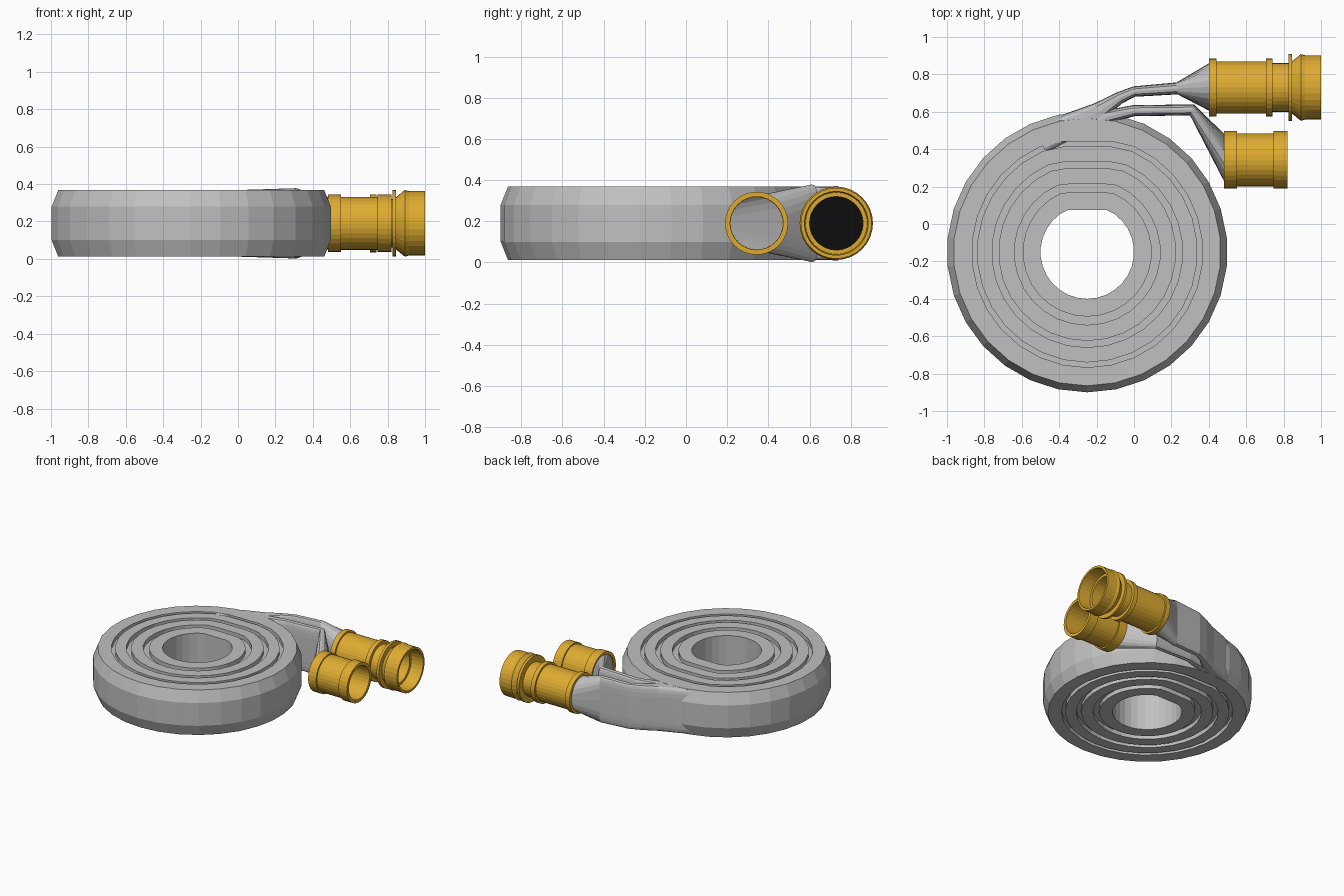
import bpy, bmesh
from math import sin, cos, pi, radians, copysign

cube = bpy.data.objects.get("Cube")
if cube:
    bpy.data.objects.remove(cube)


def material(name, rgb):
    m = bpy.data.materials.new(name)
    m.use_nodes = True
    m.diffuse_color = (*rgb, 1)
    m.node_tree.nodes["Principled BSDF"].inputs["Base Color"].default_value = (*rgb, 1)
    return m


GREY = material("hose grey", (0.53, 0.53, 0.53))
GOLD = material("brass yellow", (0.73, 0.41, 0.03))
BLACK = material("bore black", (0.004, 0.004, 0.004))
MID = 0.19


def skin(name, rings, mat, loop):
    """Join closed rings of points with quads; loop also joins last to first."""
    bm = bmesh.new()
    rows = [[bm.verts.new(p) for p in ring] for ring in rings]
    count = len(rows[0])
    for i in range(len(rows) if loop else len(rows) - 1):
        a, b = rows[i], rows[(i + 1) % len(rows)]
        for j in range(count):
            k = (j + 1) % count
            bm.faces.new((a[j], a[k], b[k], b[j]))
    bmesh.ops.recalc_face_normals(bm, faces=bm.faces)
    mesh = bpy.data.meshes.new(name)
    bm.to_mesh(mesh)
    bm.free()
    mesh.materials.append(mat)
    obj = bpy.data.objects.new(name, mesh)
    bpy.context.collection.objects.link(obj)
    return obj


def turned(name, y, profile):
    """Tube turned around an x axis, profile of (x, radius)."""
    steps = [2 * pi * i / 32 for i in range(32)]
    skin(name, [[(x, y + r * cos(t), MID + r * sin(t)) for t in steps]
                for x, r in profile], GOLD, True)


def hose(name, sections):
    """Loft of rounded sections: x, y, heading, half width, half height, squareness."""
    rings = []
    for x, y, heading, w, h, p in sections:
        ring = []
        for i in range(24):
            t = 2 * pi * i / 24
            u = w * copysign(abs(cos(t)) ** p, cos(t))
            v = h * copysign(abs(sin(t)) ** p, sin(t))
            g = radians(heading)
            ring.append((x - u * sin(g), y + u * cos(g), MID + v))
        rings.append(ring)
    skin(name, rings, GREY, False)


# Rolled coil: grooved upper half profile, mirrored for the underside
top, floor = 0.178, 0.145
upper = [(0.25, top)]
for inner, outer in ((0.345, 0.39), (0.475, 0.51), (0.59, 0.617)):
    upper += [(inner, top), (inner, floor), (outer, floor), (outer, top)]
upper += [(0.715, top), (0.75, 0.09)]
profile = upper + [(r, -z) for r, z in reversed(upper)]
rings = []
for r, z in profile:
    ring = []
    for i in range(30):
        t = 2 * pi * (i + 0.5) / 30
        # the inner turns are pressed slightly flat where the ends leave the roll
        limit = r - 0.025 if r < 0.7 else r
        ring.append((-0.25 + r * cos(t), -0.15 + min(r * sin(t), limit), MID + z))
    rings.append(ring)
skin("hose_coil", rings, GREY, True)

# Loose hose ends, flat where they leave the coil and round at the couplings
hose("outer_hose_end", [
    (-0.50, 0.44, 28, 0.07, 0.178, 0.35),
    (-0.34, 0.525, 22, 0.07, 0.178, 0.35),
    (-0.19, 0.60, 22, 0.05, 0.178, 0.4),
    (-0.08, 0.673, 28, 0.033, 0.178, 0.5),
    (0.00, 0.708, 8, 0.028, 0.178, 0.5),
    (0.23, 0.725, 5, 0.032, 0.182, 0.5),
    (0.41, 0.733, 0, 0.132, 0.132, 1)])
hose("inner_hose_end", [
    (-0.30, 0.50, 14, 0.04, 0.178, 0.4),
    (-0.14, 0.575, 20, 0.035, 0.178, 0.4),
    (0.00, 0.606, 6, 0.03, 0.178, 0.5),
    (0.31, 0.61, -20, 0.031, 0.188, 0.5),
    (0.49, 0.343, 0, 0.131, 0.131, 1)])

# Long coupling with collars, flared nose and stepped bore
turned("long_coupling", 0.73, [
    (0.40, 0.125), (0.40, 0.154), (0.44, 0.154), (0.44, 0.14),
    (0.705, 0.14), (0.705, 0.155), (0.74, 0.155), (0.74, 0.13),
    (0.825, 0.13), (0.825, 0.178), (0.845, 0.178), (0.845, 0.14),
    (0.892, 0.178), (0.915, 0.172), (1.0, 0.172), (1.0, 0.155),
    (0.90, 0.15), (0.90, 0.13), (0.46, 0.13)])

# Short coupling with a collar at each end
turned("short_coupling", 0.343, [
    (0.48, 0.127), (0.48, 0.153), (0.55, 0.153), (0.55, 0.142),
    (0.745, 0.142), (0.745, 0.153), (0.82, 0.153), (0.82, 0.129)])

# Dark bore at the back of the long coupling
bpy.ops.mesh.primitive_cylinder_add(vertices=32, radius=0.131, depth=0.008,
                                    location=(0.48, 0.73, MID), rotation=(0, pi / 2, 0))
bore = bpy.context.object
bore.name = "coupling_bore"
bore.data.materials.append(BLACK)
